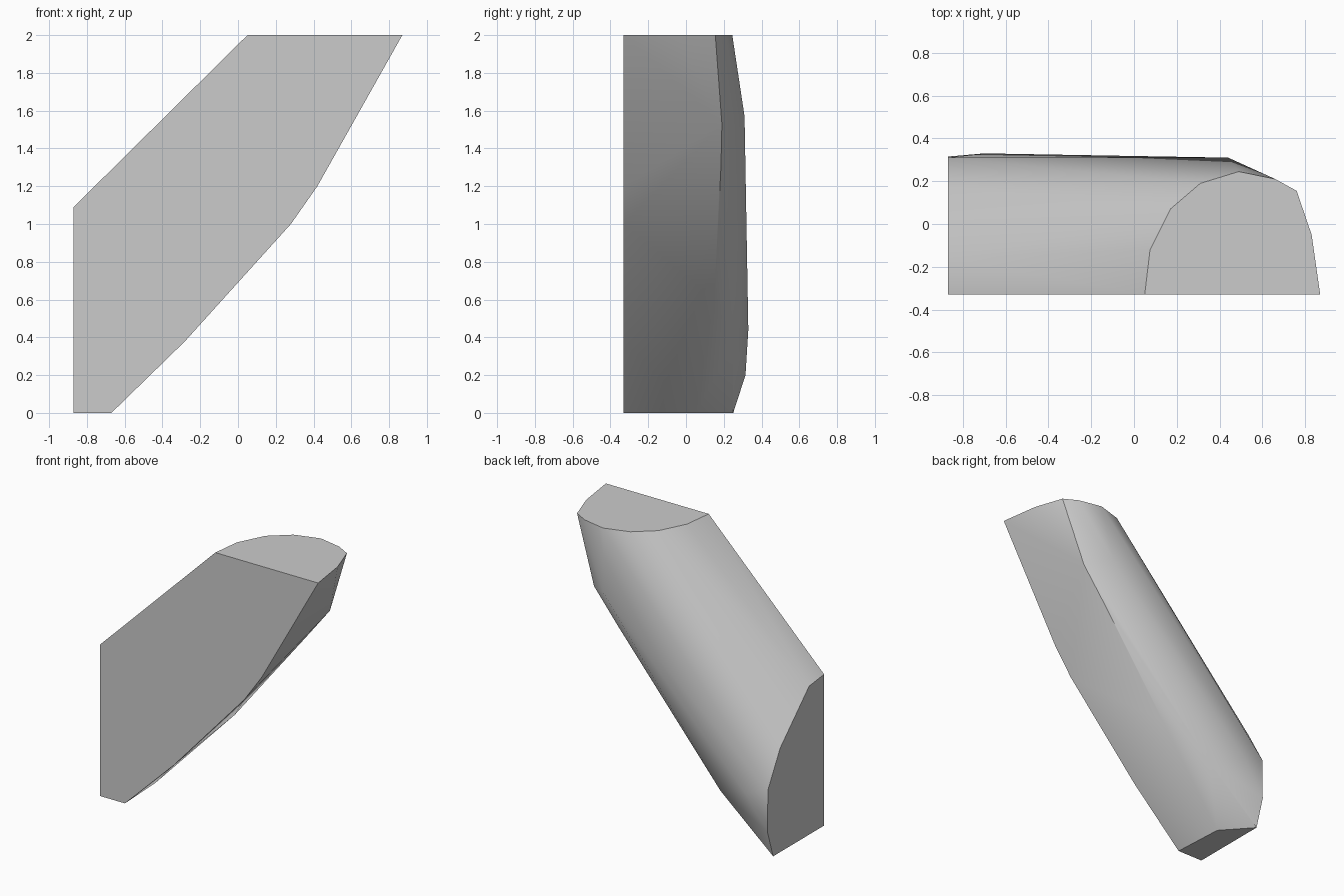
import bpy
import bmesh
import math

default_cube = bpy.data.objects.get("Cube")
if default_cube:
    bpy.data.objects.remove(default_cube, do_unlink=True)


def make_material(name, colour):
    material = bpy.data.materials.new(name)
    material.use_nodes = True
    material.diffuse_color = colour
    material.node_tree.nodes["Principled BSDF"].inputs["Base Color"].default_value = colour
    return material


def on_plane(axis, position, outline):
    """Place a flat outline on the plane where the given axis equals position."""
    points = []
    for pair in outline:
        point = list(pair)
        point.insert(axis, position)
        points.append(tuple(point))
    return points


X_AXIS, Y_AXIS, Z_AXIS = range(3)

# Flat cut on the front, as x and z
front_cut = on_plane(Y_AXIS, -0.33, [
    (-0.87, 0), (-0.67, 0), (-0.28, 0.38), (0.28, 1), (0.42, 1.2),
    (0.87, 2), (0.05, 2), (-0.87, 1.09)])

# Rounded end at the top, as x and y
top_cut = on_plane(Z_AXIS, 2, [
    (0.075, -0.12), (0.17, 0.07), (0.31, 0.19), (0.49, 0.245),
    (0.66, 0.21), (0.76, 0.155), (0.83, -0.05)])

# Upright end on the low side, as y and z
side_cut = on_plane(X_AXIS, -0.87, [
    (0.25, 0), (0.315, 0.2), (0.31, 0.5), (0.17, 0.75), (-0.16, 1.07)])

# Small flat foot, as x and y
foot_cut = on_plane(Z_AXIS, 0, [(-0.79, 0.14), (-0.69, 0.05)])

# Ridge along the back and crease along the underside
back_ridge = [(0.44, 0.31, 1.57), (-0.7, 0.33, 0.44)]
under_crease = [(0.6, 0.19, 1.53), (0.42, 0.185, 1.3),
                (-0.13, 0.15, 0.6), (-0.45, 0.25, 0.36)]

# Wrap one closed skin around all the cuts
bm = bmesh.new()
for point in front_cut + top_cut + side_cut + foot_cut + back_ridge + under_crease:
    bm.verts.new(point)
hull = bmesh.ops.convex_hull(bm, input=bm.verts)
spare = {item for key in ("geom_interior", "geom_unused") for item in hull[key]
         if isinstance(item, bmesh.types.BMVert)}
bmesh.ops.delete(bm, geom=list(spare), context="VERTS")

# Merge the triangles of each flat cut into one face
bmesh.ops.dissolve_limit(bm, angle_limit=math.radians(0.5),
                         verts=bm.verts, edges=bm.edges)
bmesh.ops.recalc_face_normals(bm, faces=bm.faces)

mesh = bpy.data.meshes.new("slanted_block")
bm.to_mesh(mesh)
bm.free()
mesh.materials.append(make_material("plain grey", (0.6, 0.6, 0.6, 1)))

block = bpy.data.objects.new("slanted_block", mesh)
bpy.context.collection.objects.link(block)

# Smooth rounded sides, sharp cut edges
bpy.ops.object.select_all(action="DESELECT")
block.select_set(True)
bpy.context.view_layer.objects.active = block
bpy.ops.object.shade_smooth_by_angle(angle=math.radians(32))
